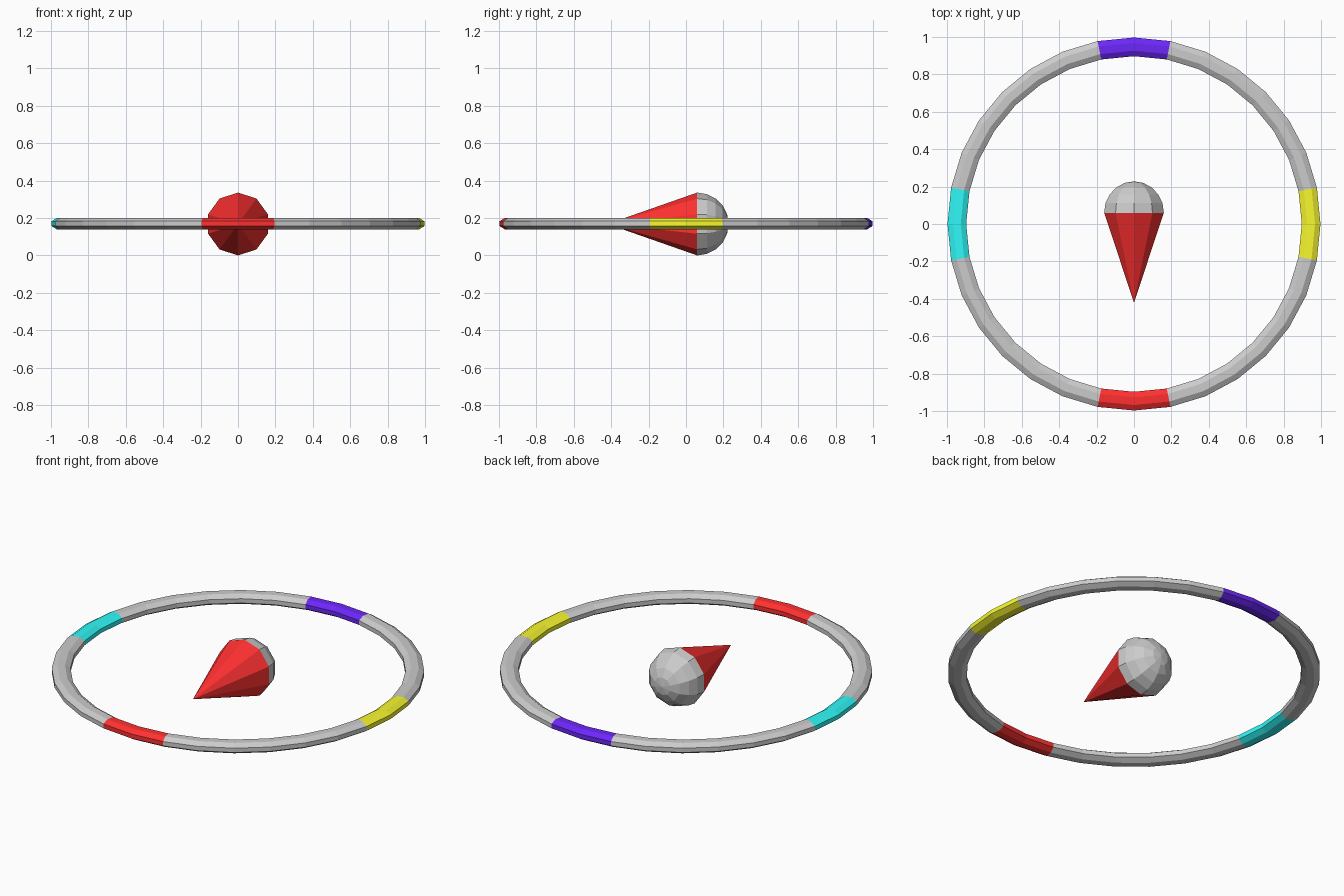
import bpy, bmesh
from math import sin, cos, pi

if "Cube" in bpy.data.objects:
    bpy.data.objects.remove(bpy.data.objects["Cube"])

Z = 0.168          # height of the common axis
RING_SEGS = 32     # segments around the hoop


def material(name, rgb):
    m = bpy.data.materials.new(name)
    m.diffuse_color = (*rgb, 1)
    m.use_nodes = True
    m.node_tree.nodes["Principled BSDF"].inputs["Base Color"].default_value = m.diffuse_color
    return m


def finish(name, bm, mat=None):
    bmesh.ops.remove_doubles(bm, verts=bm.verts, dist=1e-5)
    bmesh.ops.recalc_face_normals(bm, faces=bm.faces)
    me = bpy.data.meshes.new(name)
    bm.to_mesh(me)
    bm.free()
    ob = bpy.data.objects.new(name, me)
    bpy.context.collection.objects.link(ob)
    if mat:
        me.materials.append(mat)
    return ob


def skin(bm, loops):
    # join neighbouring closed loops with quads
    for a, b in zip(loops, loops[1:]):
        n = len(a)
        for i in range(n):
            bm.faces.new((a[i], a[(i + 1) % n], b[(i + 1) % n], b[i]))


def ring_arc(name, first, count, mat=None):
    # flattened octagonal tube following part of the hoop
    bm = bmesh.new()
    loops = []
    for s in range(first, first + count + 1):
        a = 2 * pi * s / RING_SEGS
        loop = []
        for k in range(8):
            t = 2 * pi * (k + 0.5) / 8
            r = 0.947 + 0.05 * cos(t) / cos(pi / 8)
            z = 0.17 + 0.031 * sin(t) / cos(pi / 8)
            loop.append(bm.verts.new((r * cos(a), r * sin(a), z)))
        loops.append(loop)
    skin(bm, loops)
    bm.faces.new(loops[0])
    bm.faces.new(loops[-1])
    return finish(name, bm, mat)


def lathe_y(name, profile, tip_y, mat=None, sides=10):
    # turned shape around the y axis, closed by a point at tip_y
    bm = bmesh.new()
    loops = [[bm.verts.new((r * sin(2 * pi * i / sides), y,
                            Z + r * cos(2 * pi * i / sides)))
              for i in range(sides)] for r, y in profile]
    skin(bm, loops)
    tip = bm.verts.new((0, tip_y, Z))
    last = loops[-1]
    for i in range(sides):
        bm.faces.new((last[i], last[(i + 1) % sides], tip))
    return finish(name, bm, mat)


red = material("red", (1.0, 0.03, 0.03))
marks = [("right_mark", material("yellow", (0.95, 0.95, 0.03))),
         ("back_mark", material("blue", (0.15, 0.02, 0.95))),
         ("left_mark", material("cyan", (0.03, 0.95, 0.95))),
         ("front_mark", red)]

# hoop: a coloured mark in each quarter, grey arcs between
for q, (name, mat) in enumerate(marks):
    ring_arc(name, q * 8 - 1, 2, mat)
    ring_arc("hoop_arc_%d" % (q + 1), q * 8 + 1, 6)

# pointer: red cone facing the front, grey dome at the back
R, BASE = 0.168, 0.06
lathe_y("pointer_cone", [(R, BASE)], -0.42, red)
dome = [(R * cos(pi * i / 10), BASE + R * sin(pi * i / 10)) for i in range(5)]
lathe_y("pointer_dome", dome, BASE + R)
